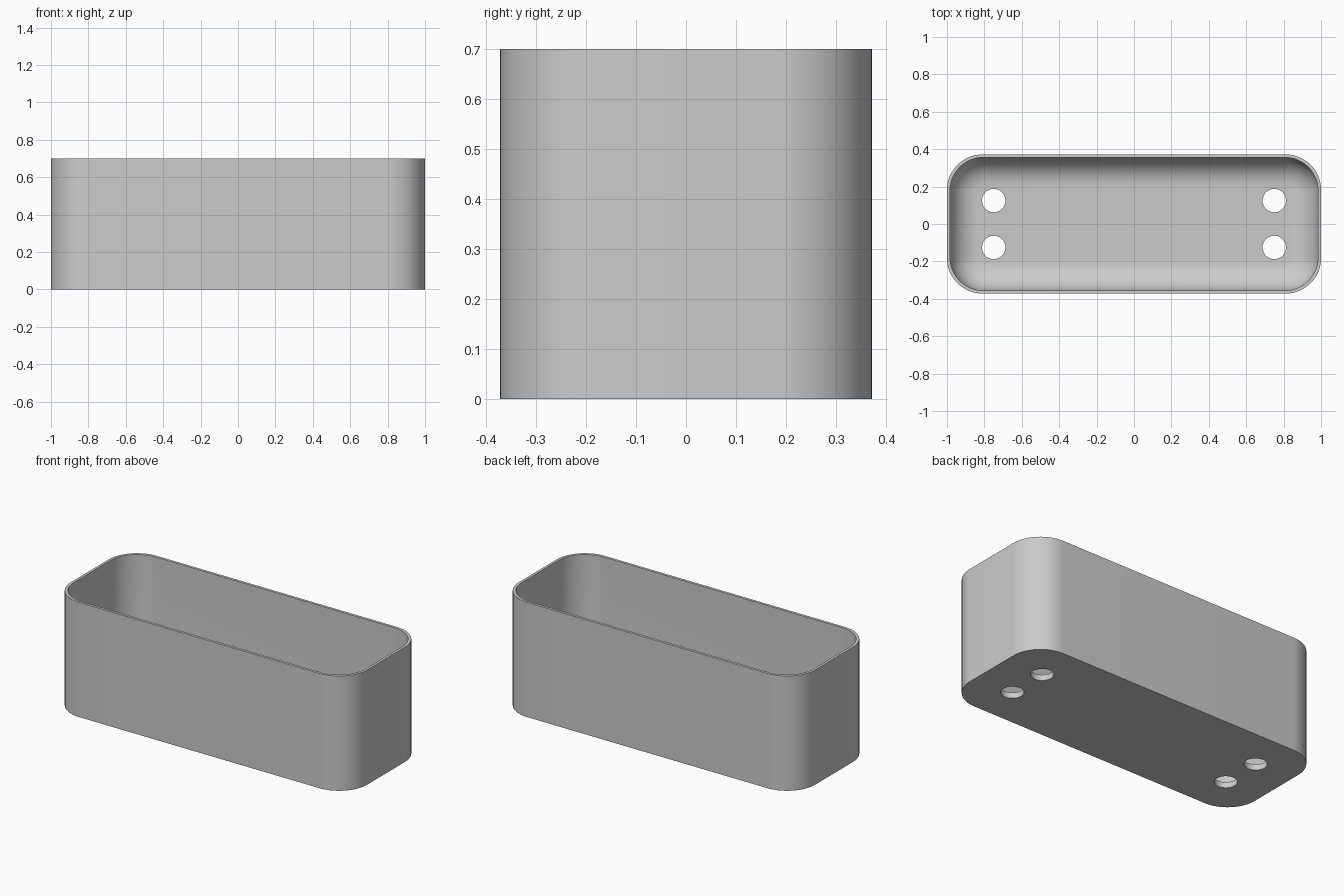
import bpy
import bmesh
from math import cos, sin, pi, radians

if "Cube" in bpy.data.objects:
    bpy.data.objects.remove(bpy.data.objects["Cube"], do_unlink=True)

HALF_X, HALF_Y, HEIGHT = 1.0, 0.372, 0.7
WALL, FLOOR = 0.016, 0.035
CORNER, INNER_CORNER, FILLET = 0.19, 0.178, 0.155
CORNER_STEPS, FILLET_STEPS = 16, 12

grey = bpy.data.materials.new("plain grey")
grey.use_nodes = True
colour = (0.6, 0.6, 0.6, 1)
grey.diffuse_color = colour
grey.node_tree.nodes["Principled BSDF"].inputs["Base Color"].default_value = colour


def rounded_ring(bm, inset, radius, z):
    """Add the vertices of one rounded rectangle, anticlockwise."""
    cx, cy = HALF_X - inset - radius, HALF_Y - inset - radius
    ring = []
    for quarter, (sx, sy) in enumerate([(1, 1), (-1, 1), (-1, -1), (1, -1)]):
        for i in range(CORNER_STEPS + 1):
            a = (quarter + i / CORNER_STEPS) * pi / 2
            ring.append(bm.verts.new((sx * cx + radius * cos(a),
                                      sy * cy + radius * sin(a), z)))
    return ring


# Planter shell: outer wall, rim, inner wall, rounded floor edge
bm = bmesh.new()
rings = [rounded_ring(bm, 0, CORNER, 0),
         rounded_ring(bm, 0, CORNER, HEIGHT),
         rounded_ring(bm, WALL, INNER_CORNER, HEIGHT)]
for i in range(FILLET_STEPS + 1):
    a = i / FILLET_STEPS * pi / 2
    d = FILLET * (1 - cos(a))
    rings.append(rounded_ring(bm, WALL + d, INNER_CORNER - d,
                              FLOOR + FILLET * (1 - sin(a))))
for low, high in zip(rings, rings[1:]):
    for i in range(len(low)):
        j = (i + 1) % len(low)
        bm.faces.new((low[i], low[j], high[j], high[i]))
bm.faces.new(rings[0])
bm.faces.new(rings[-1])
bmesh.ops.recalc_face_normals(bm, faces=bm.faces)
mesh = bpy.data.meshes.new("planter_box")
bm.to_mesh(mesh)
bm.free()
mesh.materials.append(grey)
box = bpy.data.objects.new("planter_box", mesh)
bpy.context.collection.objects.link(box)

# Four drainage holes through the floor
for x in (-0.75, 0.75):
    for y in (-0.125, 0.125):
        bpy.ops.mesh.primitive_cylinder_add(vertices=48, radius=0.0625,
                                            depth=0.3, location=(x, y, 0))
        cutter = bpy.context.object
        cutter.name = "drain_hole_cutter"
        cutter.data.materials.append(grey)
        cut = box.modifiers.new("drain_hole", 'BOOLEAN')
        cut.operation = 'DIFFERENCE'
        cut.solver = 'EXACT'
        cut.object = cutter
        bpy.ops.object.select_all(action='DESELECT')
        box.select_set(True)
        bpy.context.view_layer.objects.active = box
        bpy.ops.object.modifier_apply(modifier=cut.name)
        bpy.data.objects.remove(cutter, do_unlink=True)

bpy.ops.object.shade_smooth_by_angle(angle=radians(30))
